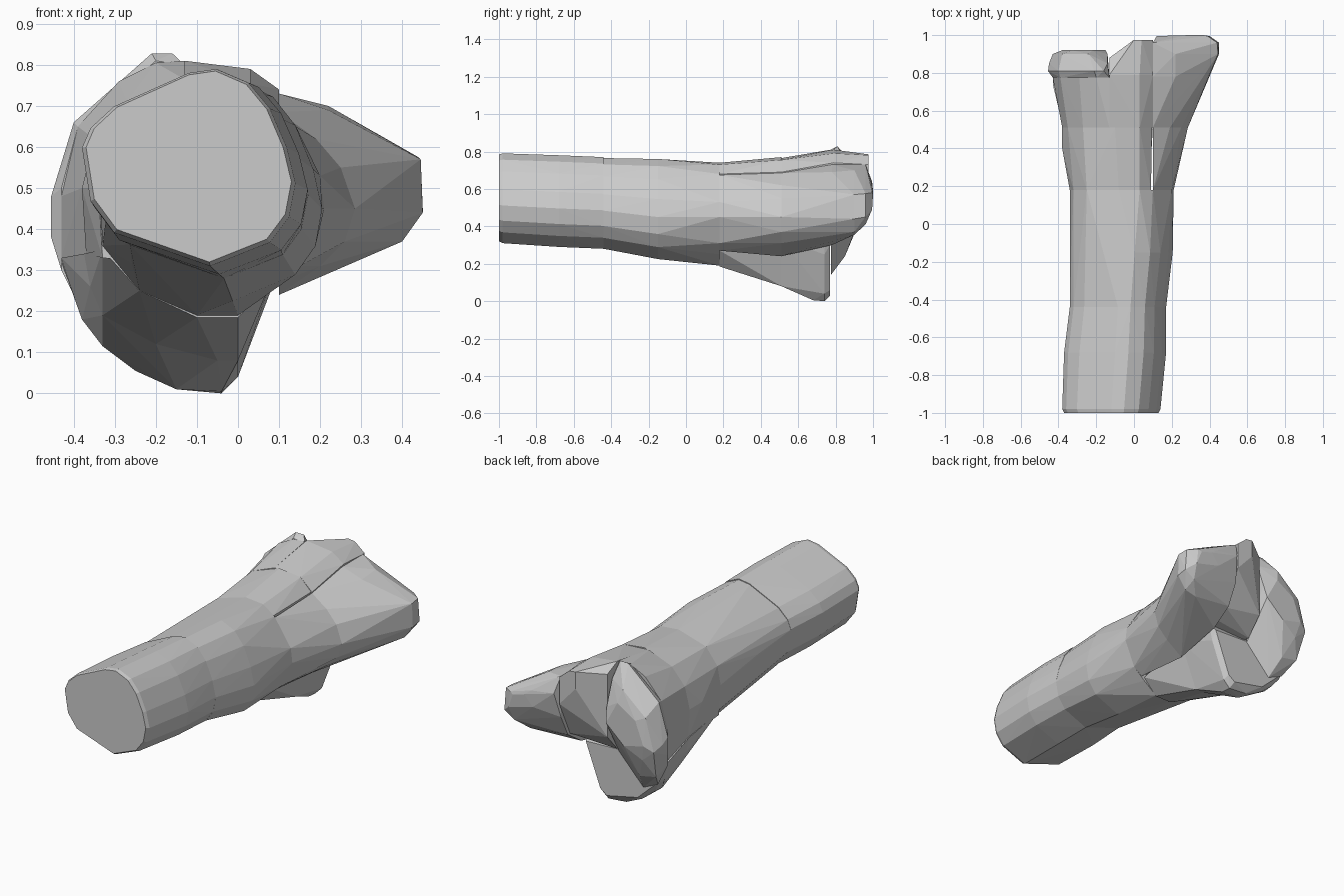
import bpy, bmesh


def hull(name, sections):
    """Faceted convex block through (y, [(x, z), ...]) cross-sections."""
    bm = bmesh.new()
    for y, pts in sections:
        for x, z in pts:
            bm.verts.new((x, y, z))
    res = bmesh.ops.convex_hull(bm, input=bm.verts[:])
    junk = {g for g in res["geom_interior"] + res["geom_unused"]
            if isinstance(g, bmesh.types.BMVert)}
    bmesh.ops.delete(bm, geom=list(junk), context='VERTS')
    bmesh.ops.recalc_face_normals(bm, faces=bm.faces[:])
    me = bpy.data.meshes.new(name)
    bm.to_mesh(me)
    bm.free()
    ob = bpy.data.objects.new(name, me)
    bpy.context.collection.objects.link(ob)
    return ob


# Shaft profile, in fractions of its bounding box
PROFILE = [(0, .60), (.04, .33), (.15, .17), (.6, 0), (.88, .12), (.97, .25), (1, .42),
           (.96, .6), (.88, .8), (.78, .93), (.63, 1), (.5, .98), (.15, .81), (.04, .7)]


def ring(y, x0, x1, z0, z1):
    return (y, [(x0 + u * (x1 - x0), z0 + v * (z1 - z0)) for u, v in PROFILE])


# Shaft
hull("shaft_end", [ring(-1, -.37, .13, .32, .785), ring(-.98, -.38, .14, .31, .79),
                   ring(-.68, -.37, .17, .29, .78), ring(-.44, -.34, .17, .28, .77)])
hull("shaft_middle", [ring(-.44, -.34, .17, .28, .765), ring(-.15, -.34, .205, .225, .76),
                      (.18, [(-.34, .5), (-.33, .36), (-.24, .25), (-.1, .19), (0, .19),
                             (.08, .25), (.15, .31), (.21, .45), (.2, .53), (.1, .68),
                             (.03, .73), (-.08, .74), (-.25, .69), (-.32, .6)])])

# Flaring neck: upper, lower and side blocks
neck_top = [(-.38, .5), (-.37, .34), (.095, .34), (.095, .69), (.03, .755), (-.1, .77),
            (-.27, .71), (-.35, .62)]
neck_low = [(-.375, .34), (-.36, .26), (-.33, .19), (-.2, .12), (-.05, .08), (0, .08), (.1, .33)]
neck_side = [(.1, .24), (.2, .31), (.26, .37), (.285, .45), (.25, .55), (.19, .62), (.1, .685)]
hull("neck_upper", [(.18, [(-.34, .5), (-.33, .33), (.09, .29), (.09, .68), (.03, .73),
                           (-.08, .74), (-.25, .69), (-.32, .6)]),
                    (.4, [(-.38, .5)]), (.51, neck_top)])
hull("neck_lower", [(.18, [(-.33, .35), (-.24, .25), (-.1, .185), (0, .185), (.08, .27)]),
                    (.51, neck_low)])
hull("neck_side", [(.18, [(.1, .27), (.15, .31), (.21, .45), (.2, .53), (.1, .675)]),
                   (.51, neck_side)])

# Head, outer half, with its rounded lobe
hull("head_outer", [(.51, neck_top[:2] + [(-.13, .34), (-.13, .765)] + neck_top[6:]),
                    (.775, [(-.43, .48), (-.43, .33), (-.13, .33), (-.13, .81), (-.2, .805),
                            (-.29, .76), (-.39, .65)])])
hull("head_lobe", [(.775, [(-.43, .5), (-.43, .3), (-.37, .18), (-.28, .14), (-.13, .3),
                           (-.13, .8), (-.2, .81), (-.39, .65)]),
                   (.81, [(-.455, .48), (-.455, .38), (-.21, .828), (-.16, .828), (-.4, .66)]),
                   (.85, [(-.45, .45), (-.41, .26), (-.31, .24), (-.14, .74)]),
                   (.9, [(-.43, .42), (-.38, .6), (-.36, .36), (-.24, .72), (-.14, .6)]),
                   (.92, [(-.38, .45), (-.33, .58), (-.22, .65), (-.15, .52), (-.26, .42)])])

# Head, central block
hull("head_centre", [(.51, [(-.13, .34), (.1, .33), (.1, .69), (.03, .755), (-.13, .765)]),
                     (.79, [(-.13, .81), (.1, .74), (.03, .79), (-.13, .32), (.1, .35)]),
                     (.88, [(-.13, .77), (-.13, .42), (.1, .38)]),
                     (.975, [(0, .785), (.04, .78), (.1, .73), (.0, .69), (.1, .58)])])

# Lower condyle
hull("head_lower", [(.51, neck_low),
                    (.68, [(-.33, .115), (-.15, .01), (-.04, .005)]),
                    (.74, [(-.43, .33), (-.38, .18), (-.33, .12), (-.25, .055), (-.15, .01),
                           (-.04, 0), (0, .04), (.03, .12), (.08, .25), (.1, .34)]),
                    (.77, [(-.43, .32), (-.37, .19), (-.24, .07), (-.05, .03), (-.01, .06),
                           (.08, .3)])])

# Side wing
hull("head_wing", [(.51, neck_side),
                   (.78, [(.1, .3), (.2, .325), (.3, .35), (.38, .45), (.37, .54),
                          (.22, .69), (.1, .73)]),
                   (.9, [(.1, .38), (.33, .355), (.4, .37), (.45, .44), (.445, .57),
                         (.22, .7), (.1, .73)]),
                   (.96, [(.45, .45), (.44, .575), (.39, .41), (.1, .73), (.1, .5)]),
                   (.995, [(.4, .49), (.39, .58), (.26, .62), (.25, .53), (.12, .64)]),
                   (1, [(.37, .57), (.3, .59)])])
